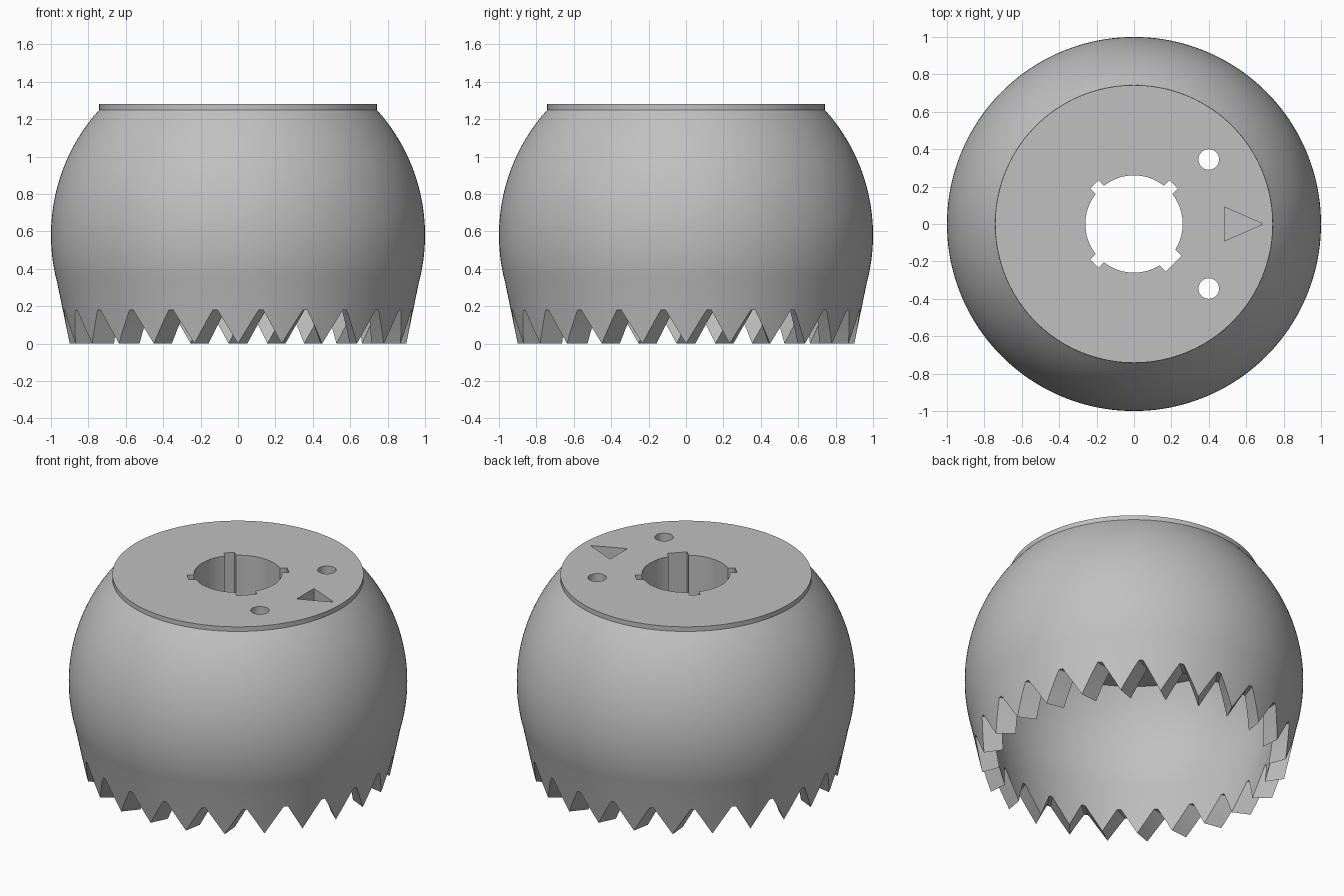
import bpy, bmesh
from math import sin, cos, pi, radians, sqrt

if "Cube" in bpy.data.objects:
    bpy.data.objects.remove(bpy.data.objects["Cube"])

CENTRE_Z = 0.58      # centre of the spherical body
CREASE_Z = 0.32      # sphere meets the tapered skirt here
SLOPE = 0.206        # taper of the skirt
CEILING_Z = 1.0
TOP_Z = 1.28
TEETH = 24
NOTCH = 0.18
STEPS = (0, 0.15, 0.3, 0.45, 0.55, 0.7, 0.85)

grey = bpy.data.materials.new("plain grey")
grey.use_nodes = True
colour = (0.53, 0.53, 0.53, 1)
grey.diffuse_color = colour
grey.node_tree.nodes["Principled BSDF"].inputs["Base Color"].default_value = colour


def make_object(name, bm):
    bmesh.ops.recalc_face_normals(bm, faces=bm.faces)
    mesh = bpy.data.meshes.new(name)
    bm.to_mesh(mesh)
    bm.free()
    mesh.materials.append(grey)
    obj = bpy.data.objects.new(name, mesh)
    bpy.context.collection.objects.link(obj)
    return obj


def sphere_radius(radius, z):
    return sqrt(radius ** 2 - (z - CENTRE_Z) ** 2)


def tooth_height(step):
    # zero at the tooth tip, narrow flat at the notch top
    return NOTCH * min(step, 1 - step, 0.45) / 0.45


# Toothed shell: inner surface, toothed rim, outer surface, top lip
def build_shell():
    bm = bmesh.new()
    columns = [(k + s, s) for k in range(TEETH) for s in STEPS]

    def ring(radius, z, twist=0.0):
        return [bm.verts.new((radius * cos(a), radius * sin(a), z))
                for a in (2 * pi * c / TEETH + twist for c, _ in columns)]

    def toothed_ring(radius_at_crease, twist=0.0):
        verts = ring(1, 0, twist)
        for v, (_, s) in zip(verts, columns):
            z = tooth_height(s)
            r = radius_at_crease - SLOPE * (CREASE_Z - z)
            v.co = (v.co.x * r, v.co.y * r, z)
        return verts

    twist = radians(3.6)   # the notches are cut at a slant
    rings = []
    n = 14
    for i in range(n + 1):
        z = CEILING_Z + (CREASE_Z - CEILING_Z) * i / n
        rings.append(ring(sphere_radius(0.9, z), z, twist))
    rings.append(toothed_ring(sphere_radius(0.9, CREASE_Z), twist))
    rings.append(toothed_ring(sphere_radius(1.0, CREASE_Z)))
    n = 28
    for i in range(n + 1):
        z = CREASE_Z + (1.25 - CREASE_Z) * i / n
        rings.append(ring(sphere_radius(1.0, z), z))
    rings.append(ring(0.742, TOP_Z))

    for a, b in zip(rings, rings[1:]):
        for i in range(len(a)):
            j = (i + 1) % len(a)
            bm.faces.new((a[i], a[j], b[j], b[i]))
    bm.faces.new(rings[0])
    bm.faces.new(rings[-1])
    return make_object("toothed_shell", bm)


def prism(name, outline, z0, z1=1.5):
    bm = bmesh.new()
    low = bm.faces.new([bm.verts.new((x, y, z0)) for x, y in outline])
    up = bmesh.ops.extrude_face_region(bm, geom=[low])["geom"]
    bmesh.ops.translate(bm, vec=(0, 0, z1 - z0),
                        verts=[g for g in up if isinstance(g, bmesh.types.BMVert)])
    return make_object(name, bm)


def circle(x, y, r, n):
    return [(x + r * cos(2 * pi * i / n), y + r * sin(2 * pi * i / n)) for i in range(n)]


# Central bore outline with four key slots on the diagonals
def keyed_bore():
    radius, reach, points = 0.26, 0.3, []
    halves = [0.032, 0.032, 0.032, 0.06]
    for k, h in enumerate(halves):
        a = pi / 4 + k * pi / 2
        along = sqrt(radius ** 2 - h ** 2)
        for d, t in ((along, -h), (reach, -h), (reach, h), (along, h)):
            points.append((d * cos(a) - t * sin(a), d * sin(a) + t * cos(a)))
        start = a + math_angle(h, radius)
        end = a + pi / 2 - math_angle(halves[(k + 1) % 4], radius)
        for i in range(1, 16):
            b = start + (end - start) * i / 16
            points.append((radius * cos(b), radius * sin(b)))
    return points


def math_angle(half, radius):
    from math import asin
    return asin(half / radius)


shell = build_shell()

cutters = [
    prism("bore_cutter", keyed_bore(), 0.8),
    prism("left_pin_cutter", circle(0.4, 0.345, 0.055, 32), 0.8),
    prism("right_pin_cutter", circle(0.4, -0.345, 0.055, 32), 0.8),
    prism("arrow_cutter", [(0.485, -0.09), (0.69, 0), (0.485, 0.09)], 1.18),
]

# Cut the openings in the thick top
bpy.ops.object.select_all(action="DESELECT")
bpy.context.view_layer.objects.active = shell
shell.select_set(True)
for cutter in cutters:
    cutter.hide_render = True
    mod = shell.modifiers.new(cutter.name, "BOOLEAN")
    mod.operation = "DIFFERENCE"
    mod.solver = "EXACT"
    mod.object = cutter
    bpy.ops.object.modifier_apply(modifier=mod.name)
    bpy.data.objects.remove(cutter)

bpy.ops.object.shade_smooth_by_angle(angle=radians(25))
